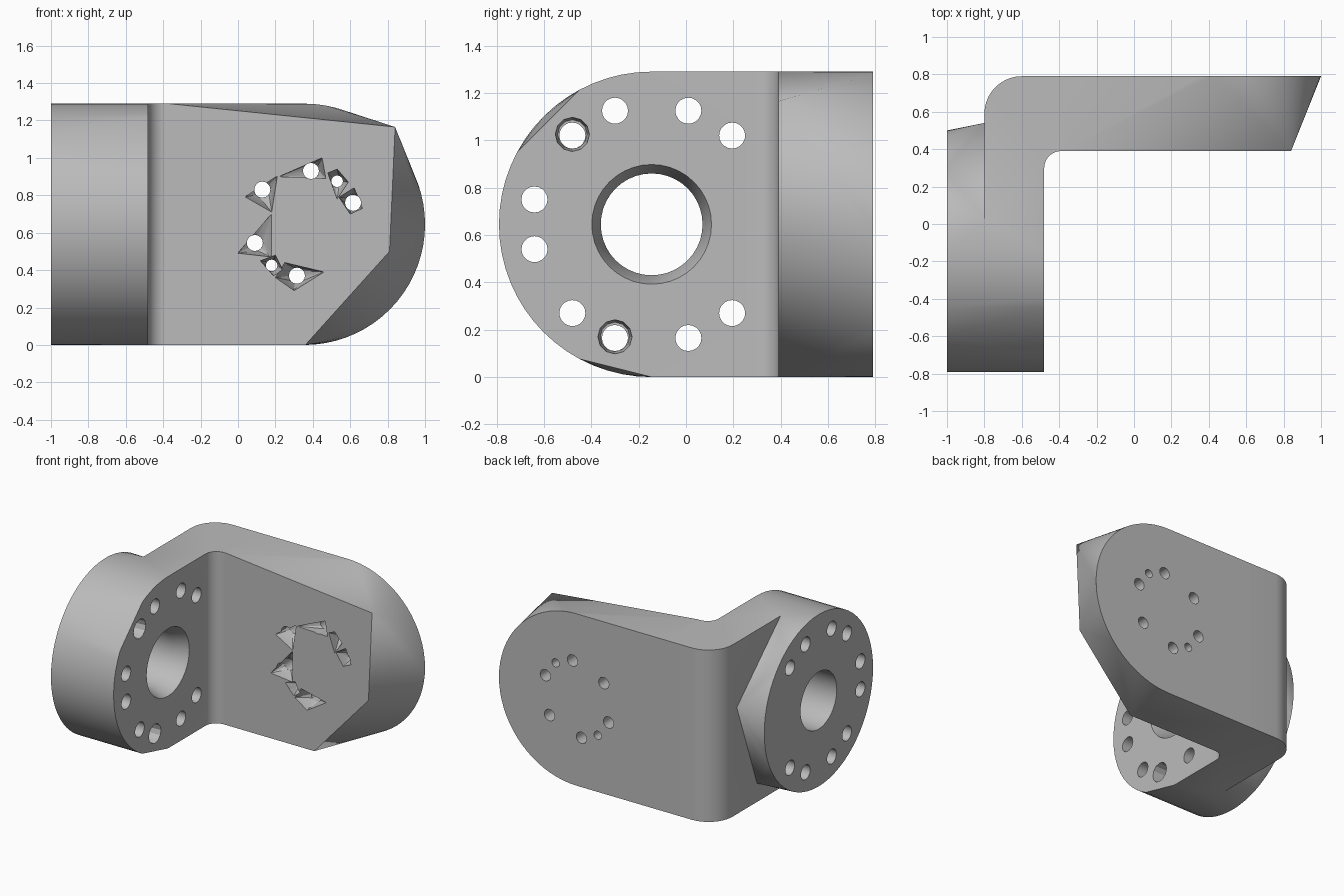
import bpy, bmesh, math
from mathutils import Vector

if "Cube" in bpy.data.objects:
    bpy.data.objects.remove(bpy.data.objects["Cube"])

R = 0.645                 # end radius of both arms, half the height
HUB_Y, PAD_X = -0.145, 0.355

metal = bpy.data.materials.new("grey_metal")
metal.diffuse_color = (0.5, 0.5, 0.5, 1)
metal.use_nodes = True
metal.node_tree.nodes["Principled BSDF"].inputs["Base Color"].default_value = metal.diffuse_color


def finish(name, bm):
    bmesh.ops.recalc_face_normals(bm, faces=bm.faces[:])
    me = bpy.data.meshes.new(name)
    bm.to_mesh(me)
    bm.free()
    me.materials.append(metal)
    ob = bpy.data.objects.new(name, me)
    bpy.context.collection.objects.link(ob)
    return ob


def hull(name, pts):
    """Solid convex hull of a point cloud."""
    bm = bmesh.new()
    for p in pts:
        bm.verts.new(p)
    res = bmesh.ops.convex_hull(bm, input=bm.verts[:])
    junk = {v for v in res["geom_interior"] + res["geom_unused"]
            if isinstance(v, bmesh.types.BMVert)}
    bmesh.ops.delete(bm, geom=list(junk), context='VERTS')
    bmesh.ops.dissolve_limit(bm, angle_limit=0.005, verts=bm.verts[:], edges=bm.edges[:])
    return finish(name, bm)


def prism(name, outline, z0, z1):
    """Extrude an xy outline upwards."""
    bm = bmesh.new()
    face = bm.faces.new([bm.verts.new((x, y, z0)) for x, y in outline])
    top = bmesh.ops.extrude_face_region(bm, geom=[face])["geom"]
    bmesh.ops.translate(bm, vec=(0, 0, z1 - z0),
                        verts=[v for v in top if isinstance(v, bmesh.types.BMVert)])
    return finish(name, bm)


def arc(cx, cy, r, a0, a1, n):
    return [(cx + r * math.cos(math.radians(a0 + (a1 - a0) * i / n)),
             cy + r * math.sin(math.radians(a0 + (a1 - a0) * i / n))) for i in range(n + 1)]


def ring(axis, at, c, r, n=28):
    """Circle of points facing along x or y."""
    pts = arc(c[0], c[1], r, 0, 360 - 360 / n, n - 1)
    return [(at, u, w) if axis == 'x' else (u, at, w) for u, w in pts]


def combine(ob, other, op):
    mod = ob.modifiers.new("join", 'BOOLEAN')
    mod.operation, mod.solver, mod.object = op, 'EXACT', other
    bpy.context.view_layer.objects.active = ob
    bpy.ops.object.modifier_apply(modifier=mod.name)
    bpy.data.objects.remove(other, do_unlink=True)


# Bent corner with outer and inner fillets
outline = [(-0.8, HUB_Y), (-0.48, HUB_Y)]
outline += arc(-0.39, 0.30, 0.09, 180, 90, 8)
outline += [(-0.37, 0.39), (-0.37, 0.79)]
outline += arc(-0.6, 0.59, 0.2, 90, 180, 10)
bracket = prism("bracket", outline, 0, 2 * R)

# Rounded hub end, with two flattened spots on the inner rim
half = arc(HUB_Y, R, R, 90, 270, 32)
inner = []
for y, z in half:
    a = math.degrees(math.atan2(z - R, y - HUB_Y)) % 360
    if not (119 < a < 151 or 247 < a < 269):
        inner.append((-0.48, y, z))
inner += [(-0.48, -0.55, 1.11), (-0.48, -0.31, 0.07)]
hub_end = hull("hub_end", [(-1, y, z) for y, z in half] + inner)

# Raised hub disc flaring onto the corner
flare = [(HUB_Y, 0), (HUB_Y, 2 * R), (0.02, 2 * R), (0.54, 0.8), (0.3, 0.14), (0.0, 0)]
hub_disc = hull("hub_disc", [(-1, y, z) for y, z in arc(HUB_Y, R, R, -90, 90, 32)]
                + [(-0.8, y, z) for y, z in flare])

# Second arm: round at the back, faceted at the front
front = [(-0.37, 0), (-0.37, 2 * R), (0.84, 1.165), (0.81, 0.5), (0.36, 0)]
back = arc(PAD_X, R, R, -90, 90, 36) + [(-0.37, 0), (-0.37, 2 * R)]
paddle = hull("paddle", [(x, 0.39, z) for x, z in front] + [(x, 0.79, z) for x, z in back])

for part in (hub_end, hub_disc, paddle):
    combine(bracket, part, 'UNION')


def cut(pts):
    combine(bracket, hull("cutter", pts), 'DIFFERENCE')


# Central bore with conical mouth
hub = (HUB_Y, R)
cut(ring('x', -1.1, hub, 0.215, 40) + ring('x', -0.4, hub, 0.215, 40))
cut(ring('x', -0.6, hub, 0.215, 40) + ring('x', -0.47, hub, 0.256, 40))

# Bolt circle of the hub
bolts = [(s_y + HUB_Y, R + s * dz) for s in (1, -1)
         for s_y, dz in ((-0.155, 0.48), (0.155, 0.48), (-0.335, 0.375), (0.34, 0.375), (-0.495, 0.105))]
for c in bolts:
    cut(ring('x', -1.1, c, 0.055, 20) + ring('x', -0.4, c, 0.055, 20))
for c in ((-0.48, 1.025), (-0.30, 0.17)):
    cut(ring('x', -0.60, c, 0.062, 12) + ring('x', -0.47, c, 0.073, 12))

# Paddle holes: centre, radius, ragged pocket outline at the front
holes = [
    ((0.13, 0.83), 0.043, [(0.04, 0.79), (0.21, 0.9), (0.18, 0.71)]),
    ((0.39, 0.93), 0.043, [(0.22, 0.9), (0.45, 1.0), (0.47, 0.89)]),
    ((0.53, 0.875), 0.031, [(0.48, 0.92), (0.53, 0.94), (0.59, 0.87), (0.53, 0.78)]),
    ((0.615, 0.76), 0.043, [(0.54, 0.79), (0.62, 0.84), (0.665, 0.73), (0.6, 0.7)]),
    ((0.09, 0.545), 0.043, [(0.0, 0.49), (0.18, 0.7), (0.18, 0.47)]),
    ((0.18, 0.425), 0.031, [(0.12, 0.45), (0.2, 0.48), (0.24, 0.4), (0.19, 0.37)]),
    ((0.315, 0.37), 0.043, [(0.2, 0.36), (0.3, 0.29), (0.46, 0.39), (0.25, 0.44)]),
    ((0.58, 0.47), 0.043, None),
]
for c, r, pocket in holes:
    start = 0.3 if pocket else 0.5
    cut(ring('y', start, c, r, 16) + ring('y', 0.9, c, r, 16))
    if pocket:
        cut([(x, y, z) for x, z in pocket for y in (0.38, 0.391)]
            + ring('y', 0.48, c, r * 1.02, 10))

bpy.ops.object.select_all(action='DESELECT')
bracket.select_set(True)
bpy.context.view_layer.objects.active = bracket
bpy.ops.object.shade_smooth_by_angle(angle=math.radians(25))
